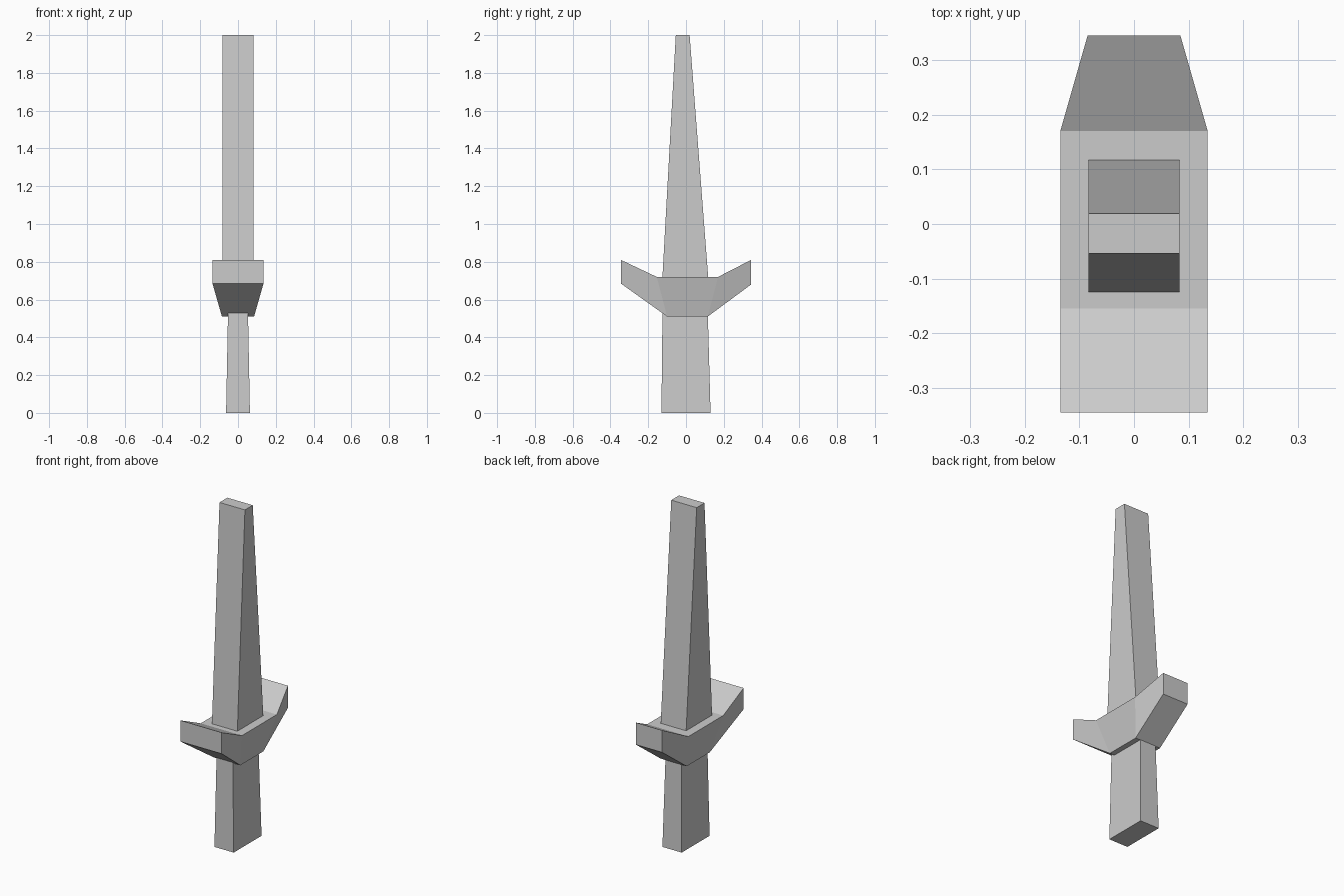
import bpy
import bmesh

if "Cube" in bpy.data.objects:
    bpy.data.objects.remove(bpy.data.objects["Cube"])


def loft(name, sections):
    """Skin a row of four-cornered sections and cap both ends."""
    bm = bmesh.new()
    rings = [[bm.verts.new(p) for p in s] for s in sections]
    for a, b in zip(rings, rings[1:]):
        for i in range(4):
            j = (i + 1) % 4
            bm.faces.new((a[i], a[j], b[j], b[i]))
    bm.faces.new(rings[0])
    bm.faces.new(rings[-1])
    bmesh.ops.recalc_face_normals(bm, faces=bm.faces)
    mesh = bpy.data.meshes.new(name)
    bm.to_mesh(mesh)
    bm.free()
    obj = bpy.data.objects.new(name, mesh)
    bpy.context.collection.objects.link(obj)
    return obj


def level(z, half_x, y0, y1):
    """Horizontal rectangle, for the upright parts."""
    return [(-half_x, y0, z), (half_x, y0, z), (half_x, y1, z), (-half_x, y1, z)]


def rib(top, bottom):
    """Cross-section of the guard; each edge is (half width, y, z)."""
    (tw, ty, tz), (bw, by, bz) = top, bottom
    return [(-tw, ty, tz), (tw, ty, tz), (bw, by, bz), (-bw, by, bz)]


# Handle, narrowing slightly into the guard
loft("handle", [level(0, 0.063, -0.13, 0.13), level(0.58, 0.052, -0.124, 0.114)])

# Blade, tapering towards a blunt tip
loft("blade", [level(0.66, 0.083, -0.128, 0.122), level(2.0, 0.083, -0.054, 0.019)])

# Guard with upswept ends, the rear one narrower
loft("guard", [
    rib((0.135, -0.345, 0.81), (0.135, -0.345, 0.685)),
    rib((0.135, -0.155, 0.72), (0.085, -0.10, 0.51)),
    rib((0.135, 0.17, 0.72), (0.085, 0.115, 0.51)),
    rib((0.085, 0.345, 0.81), (0.085, 0.345, 0.68)),
])
